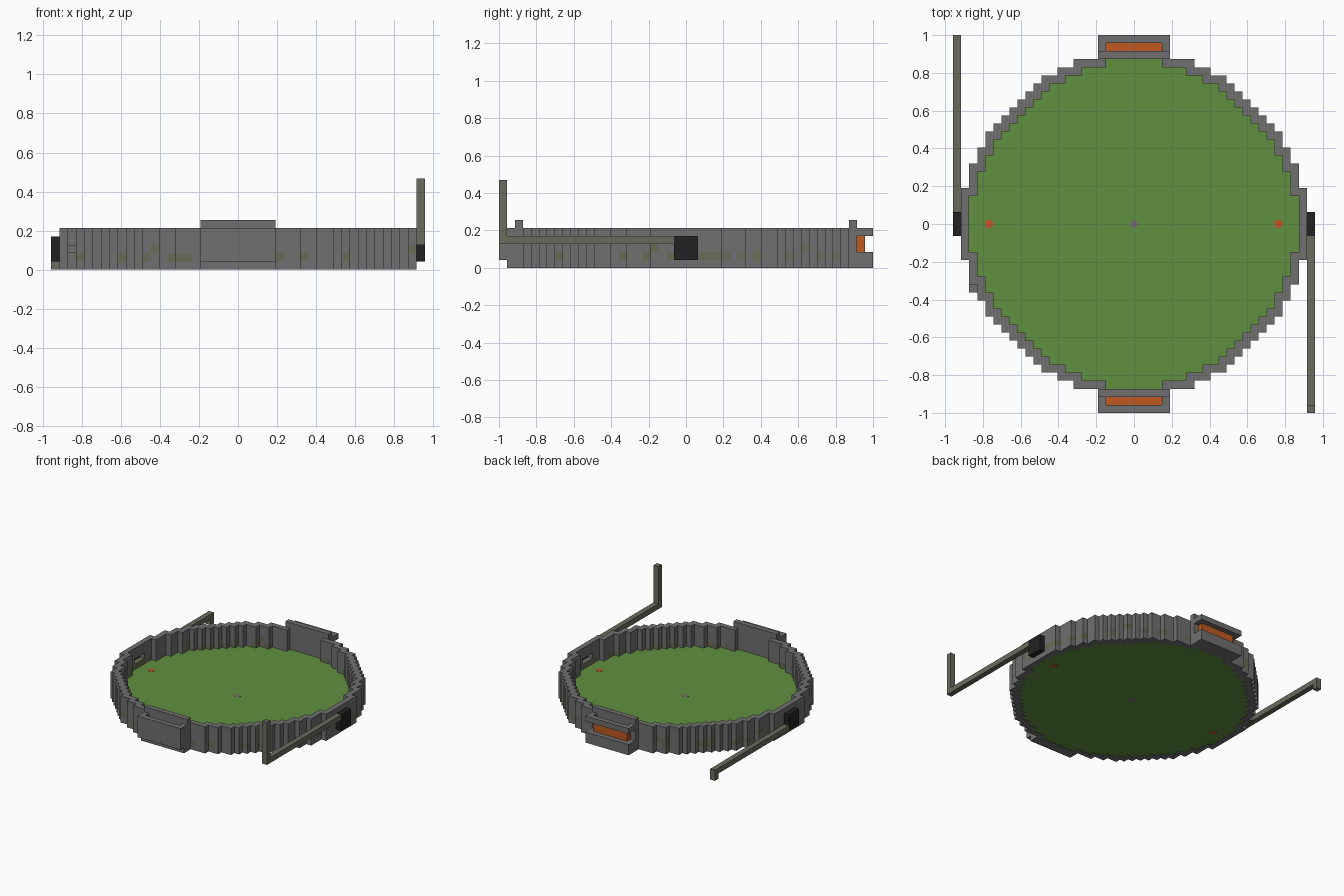
import bpy
import bmesh
import random
from mathutils import Vector
from itertools import product

random.seed(7)
P = 2 / 47  # edge length of one block

if "Cube" in bpy.data.objects:
    bpy.data.objects.remove(bpy.data.objects["Cube"], do_unlink=True)


def material(name, rgb):
    m = bpy.data.materials.new(name)
    m.use_nodes = True
    col = (*rgb, 1)
    m.diffuse_color = col
    bsdf = m.node_tree.nodes["Principled BSDF"]
    bsdf.inputs["Base Color"].default_value = col
    bsdf.inputs["Roughness"].default_value = 0.9
    return m


STONE = material("grey stone", (0.16, 0.16, 0.16))
MOSS = material("mossy stone", (0.135, 0.15, 0.09))
GRASS = material("grass green", (0.12, 0.28, 0.05))
LAVA = material("glowing orange", (0.52, 0.1, 0.015))
RED = material("marker red", (0.55, 0.09, 0.02))
BLACK = material("black block", (0.016, 0.016, 0.016))
BEAM = material("weathered beam", (0.145, 0.15, 0.11))

AXES = [Vector(a) for a in ((1, 0, 0), (0, 1, 0), (0, 0, 1))]


def blocks(name, cells, mats):
    """Mesh the outer faces of a dict {(i, j, level): material index}."""
    bm = bmesh.new()
    verts = {}

    def vert(co):
        key = tuple(round(c * 2) for c in co)
        if key not in verts:
            verts[key] = bm.verts.new(co * P)
        return verts[key]

    for cell, mat in cells.items():
        centre = Vector(cell) + AXES[2] / 2
        for a, s in product(range(3), (-1, 1)):
            n = AXES[a] * s
            if tuple(int(c) for c in Vector(cell) + n) in cells:
                continue
            u, v = AXES[(a + 1) % 3] * s, AXES[(a + 2) % 3]
            mid = centre + n / 2
            corners = [mid + (u * p + v * q) / 2
                       for p, q in ((-1, -1), (1, -1), (1, 1), (-1, 1))]
            face = bm.faces.new([vert(c) for c in corners])
            face.material_index = mat
    return finish(name, bm, mats)


def finish(name, bm, mats):
    me = bpy.data.meshes.new(name)
    bm.to_mesh(me)
    bm.free()
    for m in mats:
        me.materials.append(m)
    ob = bpy.data.objects.new(name, me)
    bpy.context.scene.collection.objects.link(ob)
    return ob


def box(i, j, k, mat=0):
    """Cells of an inclusive index range on each axis."""
    spans = [range(a, b + 1) for a, b in (i, j, k)]
    return {c: mat for c in product(*spans)}


def inside(i, j):
    return i * i + j * j <= 457 and abs(i) + abs(j) <= 29


# Sort the round plan into rim and field
plan = [c for c in product(range(-21, 22), repeat=2) if inside(*c)]
rim = [(i, j) for i, j in plan
       if not all(inside(i + a, j + b) for a, b in product((-1, 0, 1), repeat=2))]
field = set(plan) - set(rim)

# Ring wall with scattered moss and a peephole at each lever block
wall = {}
for i, j in rim:
    for k in range(5):
        moss = (k == 1 and random.random() < 0.3) or (k == 2 and random.random() < 0.12)
        wall[i, j, k] = int(moss and abs(j) < 21)
for side in (-1, 1):
    wall.update(box((-4, 4), (21 * side, 21 * side), (5, 5)))
    for j in (-1, 0, 1):
        wall.pop((21 * side, j, 2))
wall[-20, -8, 2] = 0
blocks("ring_wall", wall, [STONE, MOSS])

# Grass field
floor = blocks("grass_field", {(i, j, 0): 0 for i, j in field}, [GRASS])
for v in floor.data.vertices:
    v.co.z = max(v.co.z, 0.002)

# Round floor markers
for name, x, mat in (("left_marker", 18, RED), ("right_marker", -18, RED),
                     ("centre_marker", 0, STONE)):
    bm = bmesh.new()
    bmesh.ops.create_cone(bm, cap_ends=True, segments=8, radius1=0.023,
                          radius2=0.023, depth=P + 0.002)
    marker = finish(name, bm, [mat])
    marker.location = (x * P, 0, P / 2 + 0.001)

# Front gate: closed trough
gate = box((-4, 4), (-22, -22), (0, 1))
gate.update(box((-4, 4), (-23, -23), (1, 4)))
for i in (-4, 4):
    gate.update(box((i, i), (-22, -22), (2, 4)))
blocks("front_gate", gate, [STONE])

# Back gate: open slot between two lips
gate = box((-4, 4), (22, 23), (0, 1))
gate.update(box((-4, 4), (23, 23), (4, 4)))
for i in (-4, 4):
    gate.update(box((i, i), (22, 22), (4, 4)))
blocks("back_gate", gate, [STONE])

# Glowing fill in both gates
for name, j in (("front_glow", -22), ("back_glow", 22)):
    blocks(name, box((-3, 3), (j, j), (2, 3)), [LAVA])

# Lever blocks on the two sides
for name, i in (("left_lever_block", 22), ("right_lever_block", -22)):
    blocks(name, box((i, i), (-1, 1), (1, 3)), [BLACK])

# Left lever with a tall upright, right lever with a short drop
lever = box((22, 22), (-23, -2), (3, 3))
lever.update(box((22, 22), (-23, -23), (4, 10)))
blocks("left_lever", lever, [BEAM])
lever = box((-22, -22), (2, 23), (1, 1))
lever.update(box((-22, -22), (23, 23), (0, 0)))
blocks("right_lever", lever, [BEAM])
